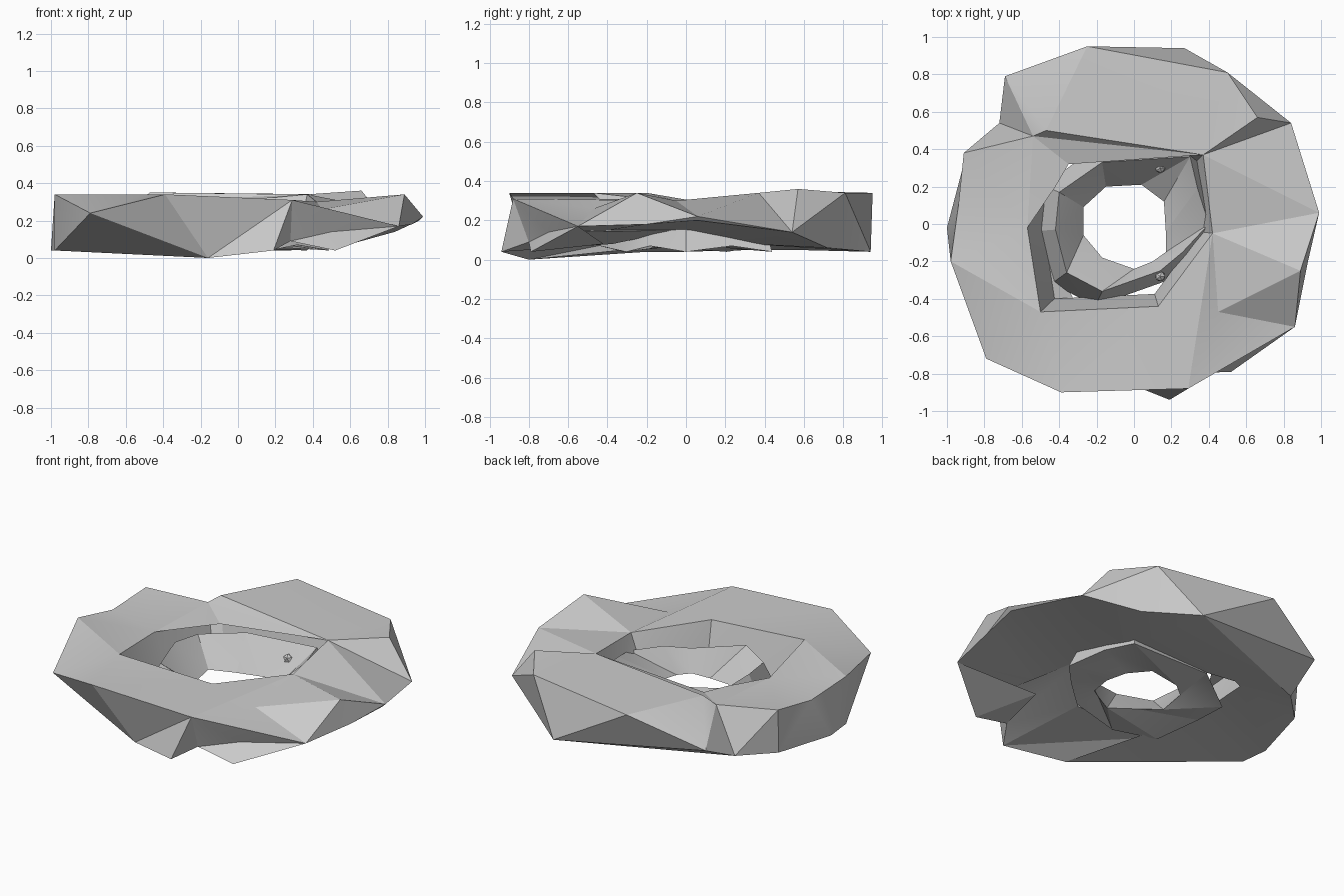
import bpy, bmesh, math
from mathutils import Vector

if "Cube" in bpy.data.objects:
    bpy.data.objects.remove(bpy.data.objects["Cube"])

stone = bpy.data.materials.new("plain_grey")
stone.use_nodes = True
grey = (0.6, 0.6, 0.6, 1)
stone.diffuse_color = grey
stone.node_tree.nodes["Principled BSDF"].inputs["Base Color"].default_value = grey


class Builder:
    """Collects faces given as points in hundredths of a unit, sharing corners."""

    def __init__(self, name):
        self.name, self.bm, self.cache = name, bmesh.new(), {}

    def vert(self, point):
        key = tuple(round(c, 1) for c in point)
        if key not in self.cache:
            self.cache[key] = self.bm.verts.new(Vector(key) / 100)
        return self.cache[key]

    def face(self, *points):
        verts = list(dict.fromkeys(self.vert(p) for p in points))
        if len(verts) > 2 and not self.bm.faces.get(verts):
            self.bm.faces.new(verts)

    def strip(self, first, second):
        """Closed band of triangles between two rails of equal length."""
        for i in range(len(first)):
            j = (i + 1) % len(first)
            self.face(first[i], first[j], second[j])
            self.face(first[i], second[j], second[i])

    def finish(self, recalc=True):
        if recalc:
            bmesh.ops.recalc_face_normals(self.bm, faces=self.bm.faces)
        mesh = bpy.data.meshes.new(self.name)
        self.bm.to_mesh(mesh)
        self.bm.free()
        mesh.materials.append(stone)
        obj = bpy.data.objects.new(self.name, mesh)
        bpy.context.collection.objects.link(obj)
        bpy.ops.object.select_all(action='DESELECT')
        obj.select_set(True)
        bpy.context.view_layer.objects.active = obj
        bpy.ops.object.shade_smooth_by_angle(angle=math.radians(20))


# Shared corners of the inner edge
east, valley = (42, -5, 30), (45, -47, 26)
north_east, ridge, north_west = (37, 37, 34), (-47, 50, 35), (-54, 47, 30)
west, south_west, south = (-57, -2, 29), (-50, -47, 34), (13, -44, 31)

# Shared corners of the outer edge
left_tip, back_left, back_foot = (84, 54, 14), (50, 81, 34), (27, 94, 4)
notch, front_foot, front_peak = (-72, 54, 5), (-16, -80, 0), (29, -88, 31)
front_tip, ledge_back, ledge_end = (86, -55, 17), (50, -70, 14), (28, -80, 9)

# Outer ring rails, running anticlockwise from the left side
rim_top = [(99, 6, 22), left_tip, (66, 57, 36), back_left, back_left,
           (-25, 95, 34), (-69, 79, 17), notch, (-91, 38, 33), (-94, 9, 29),
           (-98, -20, 34), (-79, -72, 24), (-39, -90, 34), front_peak,
           front_peak, front_peak, front_tip, (89, -25, 34)]
rim_bottom = [(97, 6, 20), left_tip, left_tip, (55, 72, 6), back_foot,
              back_foot, notch, notch, (-90, 36, 5), (-100, -2, 4),
              (-98, -20, 4), front_foot, front_foot, (19, -94, 4),
              ledge_end, ledge_back, front_tip, (93, -20, 18)]
edge_top = [east, north_east, north_east, north_east, ridge,
            ridge, ridge, north_west, north_west, west,
            west, south_west, south_west, south,
            east, valley, valley, valley]
edge_bottom = [(x * 0.85, y * 0.85, 15 if x > 40 else 8) for x, y, z in edge_top]

outer = Builder("outer_ring")
rails = [rim_top, edge_top, edge_bottom, rim_bottom]
for a, b in zip(rails, rails[1:] + rails[:1]):
    outer.strip(a, b)
outer.finish()

# Low ledge under the front left overhang
ledge = Builder("front_ledge")
ledge_tip, ledge_root = (52, -79, 4), (38, -42, 8)
ledge.face(ledge_end, ledge_tip, ledge_back)
ledge.face(ledge_tip, front_tip, ledge_back)
ledge.face(ledge_tip, ledge_end, ledge_root)
ledge.face(front_tip, ledge_tip, ledge_root)
ledge.finish(recalc=False)

# Sloping ledge and lip over the back of the opening
lip = Builder("back_lip")
lip_edge = [west, (-42, 20, 28), (-35, 32, 27), north_east]
lip.face(north_west, north_east, ridge)
for a, b in zip(lip_edge, lip_edge[1:]):
    lip.face(north_west, a, b)
lip.finish(recalc=False)

# Inner ring: a faceted band with a funnel face towards the hole
hole = [(17, -4, 8), (16, 12, 6), (4, 21, 8), (-15, 20, 6), (-27, 9, 9),
        (-27, -6, 6), (-17, -18, 8), (0, -24, 5), (10, -20, 7), (17, -15, 6)]
crest = [(40, 0, 21), (34, 19, 26), (30, 36, 28), (-17, 33, 26), (-40, 17, 25),
         (-42, -3, 27), (-36, -26, 24), (-17, -36, 26), (14, -25, 20), (26, -15, 22)]
foot = [(x * 1.22, y * 1.22, 4 + 3 * (i % 2)) for i, (x, y, z) in enumerate(crest)]
inner = Builder("inner_ring")
for a, b in ((hole, crest), (crest, foot), (foot, hole)):
    inner.strip(a, b)
inner.finish()

# Small faceted knots set into the funnel
for side, y, z in (("back", 0.30, 0.19), ("front", -0.28, 0.16)):
    bpy.ops.mesh.primitive_ico_sphere_add(subdivisions=1, radius=0.03,
                                          location=(0.14, y, z))
    knot = bpy.context.object
    knot.name = side + "_knot"
    knot.data.materials.append(stone)
